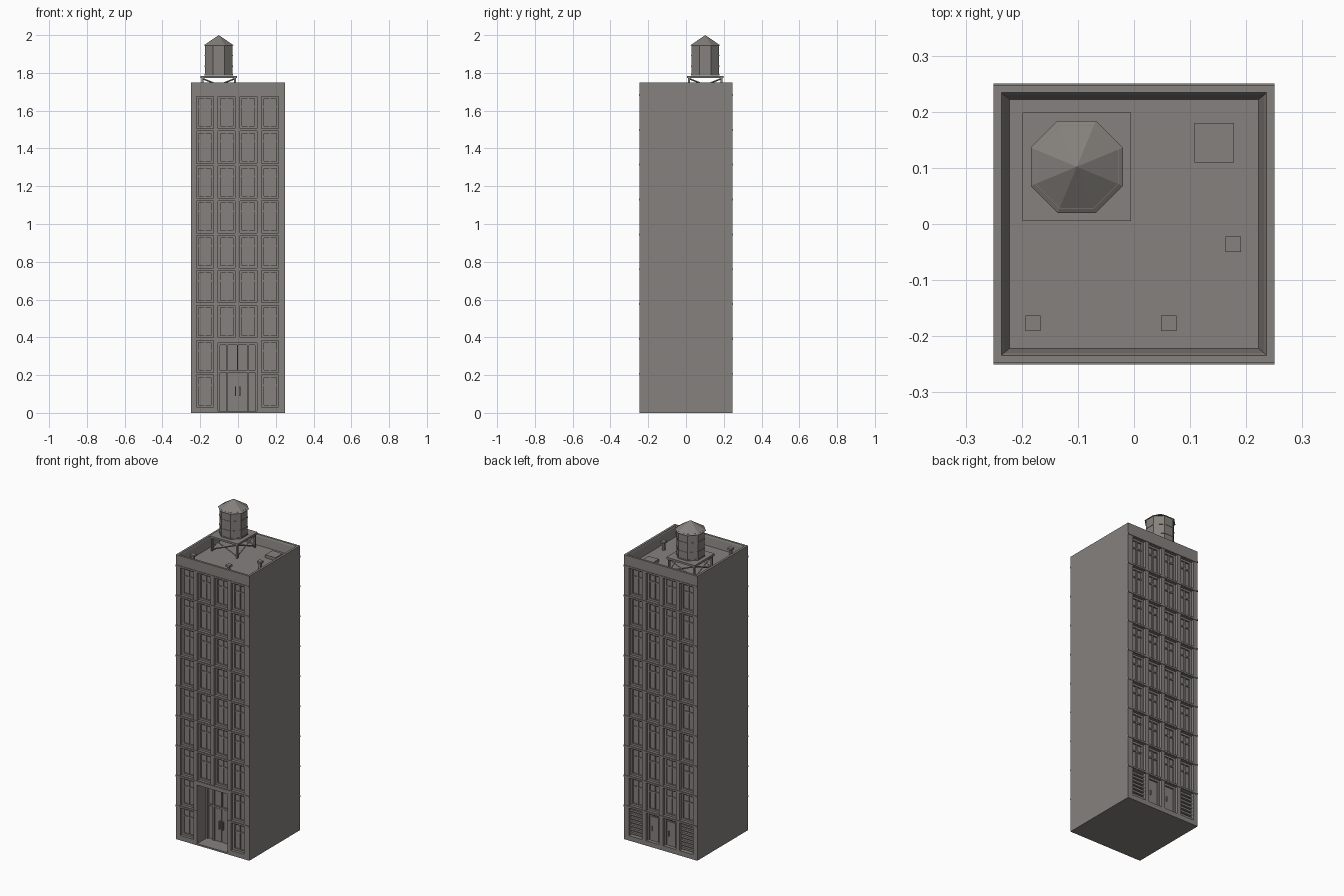
import bpy, bmesh, math
from mathutils import Vector

if "Cube" in bpy.data.objects:
    bpy.data.objects.remove(bpy.data.objects["Cube"])

stone = bpy.data.materials.new("warm grey stone")
stone.use_nodes = True
GREY = (0.235, 0.22, 0.205, 1)
stone.diffuse_color = GREY
stone.node_tree.nodes["Principled BSDF"].inputs["Base Color"].default_value = GREY

WALL, TOP, ROOF = 0.247, 1.75, 1.69
COLS = [(-0.22, -0.13), (-0.105, -0.015), (0.01, 0.10), (0.125, 0.215)]
ROWS = [(0.03 + 0.1845 * k, 0.2 + 0.1845 * k) for k in range(9)]
RECESS, PORCH = 0.026, 0.10


def finish(name, bm, fix=True):
    if fix:
        bmesh.ops.remove_doubles(bm, verts=bm.verts, dist=1e-5)
        bmesh.ops.recalc_face_normals(bm, faces=bm.faces)
    me = bpy.data.meshes.new(name)
    bm.to_mesh(me)
    bm.free()
    me.materials.append(stone)
    ob = bpy.data.objects.new(name, me)
    bpy.context.collection.objects.link(ob)
    return ob


def box(bm, x0, x1, y0, y1, z0, z1):
    vs = bmesh.ops.create_cube(bm, size=1)["verts"]
    for v in vs:
        v.co = ((x0 + x1) / 2 + v.co.x * abs(x1 - x0),
                (y0 + y1) / 2 + v.co.y * abs(y1 - y0),
                (z0 + z1) / 2 + v.co.z * abs(z1 - z0))


def prism(bm, x, y, z0, z1, r0, r1, n=8):
    ret = bmesh.ops.create_cone(bm, cap_ends=True, segments=n, radius1=r0, radius2=r1, depth=z1 - z0)
    for v in ret["verts"]:
        a = math.pi / n
        px, py = v.co.x, v.co.y
        v.co = (x + px * math.cos(a) - py * math.sin(a),
                y + px * math.sin(a) + py * math.cos(a), v.co.z + (z0 + z1) / 2)


def beam(bm, a, b, r):
    a, b = Vector(a), Vector(b)
    rot = (b - a).to_track_quat('Z', 'Y').to_matrix().to_4x4()
    vs = bmesh.ops.create_cone(bm, cap_ends=True, segments=4, radius1=r, radius2=r,
                               depth=(b - a).length)["verts"]
    for v in vs:
        v.co = rot @ v.co + (a + b) / 2


# Stepped facade: each opening is a recessed cell joined by reveals
def facade(bm, side, openings):
    xs = sorted({-0.25, 0.25, *[x for o in openings for x in o[:2]]})
    zs = sorted({0, TOP, *[z for o in openings for z in o[2:4]]})

    def depth(i, j):
        if not (0 <= i < len(xs) - 1 and 0 <= j < len(zs) - 1):
            return 0
        x, z = (xs[i] + xs[i + 1]) / 2, (zs[j] + zs[j + 1]) / 2
        return next((o[4] for o in openings if o[0] < x < o[1] and o[2] < z < o[3]), 0)

    def quad(*pts):
        bm.faces.new([bm.verts.new((x, side * (WALL - d), z)) for x, d, z in pts])

    for i in range(len(xs) - 1):
        for j in range(len(zs) - 1):
            d, (xa, xb), (za, zb) = depth(i, j), xs[i:i + 2], zs[j:j + 2]
            quad((xa, d, za), (xb, d, za), (xb, d, zb), (xa, d, zb))
            e, f = depth(i + 1, j), depth(i, j + 1)
            if e != d:
                quad((xb, d, za), (xb, e, za), (xb, e, zb), (xb, d, zb))
            if f != d:
                quad((xa, d, zb), (xb, d, zb), (xb, f, zb), (xa, f, zb))


bays = [(c, r, i, j) for i, c in enumerate(COLS) for j, r in enumerate(ROWS)]
front_bays = [b for b in bays if not (b[2] in (1, 2) and b[3] < 2)]
door_hole = (-0.105, 0.10, 0.01, 0.37, PORCH)

bm = bmesh.new()
facade(bm, -1, [(*c, *r, RECESS) for c, r, i, j in front_bays] + [door_hole])
facade(bm, 1, [(*c, *r, RECESS) for c, r, i, j in bays])
# Side walls, underside, parapet top, sloped inner edge and roof deck
for s in (-0.25, 0.25):
    bm.faces.new([bm.verts.new((s, y, z)) for y, z in
                  ((-WALL, 0), (WALL, 0), (WALL, TOP), (-WALL, TOP))])
rings = [[bm.verts.new((x * w, y * d, z)) for x, y in ((-1, -1), (1, -1), (1, 1), (-1, 1))]
         for w, d, z in ((0.25, WALL, TOP), (0.236, 0.234, TOP), (0.232, 0.23, TOP - 0.01), (0.222, 0.222, ROOF))]
for a, b in zip(rings, rings[1:]):
    for k in range(4):
        bm.faces.new((a[k], a[k - 1], b[k - 1], b[k]))
bm.faces.new(rings[-1])
bm.faces.new([bm.verts.new((x, y, 0)) for x, y in ((-0.25, -WALL), (-0.25, WALL), (0.25, WALL), (0.25, -WALL))])
finish("tower_body", bm)

# Thin string courses above each storey
bm = bmesh.new()
for side in (-1, 1):
    for j, (z0, z1) in enumerate(ROWS):
        spans = [(-0.25, 0.25)] if side > 0 or j else [(-0.25, -0.105), (0.10, 0.25)]
        for x0, x1 in spans:
            box(bm, x0, x1, side * (WALL - 0.001), side * 0.25, z1 + 0.002, z1 + 0.012)
finish("string_courses", bm, False)


# Surround, mullion and transom standing on a recessed bay
def window(bm, side, c, r):
    (x0, x1), (z0, z1) = c, r
    y, w = side * (WALL - RECESS), 0.012
    yo, yi = y + side * 0.009, y + side * 0.006
    for xa, xb in ((x0, x0 + w), (x1 - w, x1)):
        box(bm, xa, xb, y, yo, z0, z1)
    for za, zb in ((z0, z0 + w), (z1 - w, z1)):
        box(bm, x0 + w, x1 - w, y, yo, za, zb)
    xm, zt = (x0 + x1) / 2, z0 + 0.68 * (z1 - z0)
    box(bm, xm - 0.004, xm + 0.004, y, yi, z0 + w, z1 - w)
    box(bm, x0 + w, x1 - w, y, yi, zt - 0.004, zt + 0.004)


bm = bmesh.new()
for c, r, i, j in front_bays:
    window(bm, -1, c, r)
finish("front_windows", bm, False)

bm = bmesh.new()
for c, r, i, j in bays:
    if j:
        window(bm, 1, c, r)
finish("back_windows", bm, False)

# Ground floor at the back: louvres outside, service doors inside
louvres, doors = bmesh.new(), bmesh.new()
y = WALL - RECESS
for i, (x0, x1) in enumerate(COLS):
    z0, z1 = ROWS[0]
    if i in (0, 3):
        for k in range(7):
            z = z0 + 0.008 + k * 0.023
            box(louvres, x0, x1, y, y + 0.014, z, z + 0.012)
    else:
        for xa, xb in ((x0, x0 + 0.01), (x1 - 0.01, x1)):
            box(doors, xa, xb, y, y + 0.01, z0, z1)
        box(doors, x0 + 0.01, x1 - 0.01, y, y + 0.01, z1 - 0.012, z1)
        box(doors, x0 + 0.018, x1 - 0.018, y, y + 0.005, z0, z1 - 0.022)
        box(doors, x1 - 0.03, x1 - 0.025, y, y + 0.011, 0.09, 0.12)
finish("back_louvres", louvres, False)
finish("service_doors", doors, False)

# Main entrance: posts, transom, two door leaves with pull handles
bm = bmesh.new()
y = -(WALL - PORCH)
for x in (-0.105, -0.062, 0.047, 0.09):
    box(bm, x, x + 0.01, y, y - 0.012, 0.01, 0.37)
for z in (0.215, 0.36):
    box(bm, -0.105, 0.10, y, y - 0.01, z, z + 0.01)
box(bm, -0.006, 0, y, y - 0.008, 0.225, 0.36)
for s in (-1, 1):
    cx = -0.0025 + s * 0.0255
    box(bm, cx - 0.023, cx + 0.023, y, y - 0.006, 0.01, 0.212)
    hx = cx - s * 0.014
    box(bm, hx - 0.003, hx + 0.003, y, y - 0.016, 0.09, 0.14)
finish("entrance_doors", bm, False)

# Water tank with hoops and pointed lid
CX, CY = -0.102, 0.102
bm = bmesh.new()
k = 1 / math.cos(math.pi / 8)
prism(bm, CX, CY, 1.785, 1.95, 0.074 * k, 0.074 * k)
for z in (1.79, 1.835, 1.893):
    prism(bm, CX, CY, z - 0.003, z + 0.003, 0.076 * k, 0.076 * k)
finish("water_tank", bm, False)
bm = bmesh.new()
prism(bm, CX, CY, 1.944, 2.0, 0.082 * k, 0)
finish("tank_lid", bm, False)

# Platform, legs and cross braces
bm = bmesh.new()
box(bm, CX - 0.097, CX + 0.097, CY - 0.097, CY + 0.097, 1.772, 1.784)
finish("tank_platform", bm, False)
bm = bmesh.new()
L = 0.086
corners = [(CX + a * L, CY + b * L) for a, b in ((-1, -1), (1, -1), (1, 1), (-1, 1))]
for n, p in enumerate(corners):
    q = corners[n - 1]
    box(bm, p[0] - 0.005, p[0] + 0.005, p[1] - 0.005, p[1] + 0.005, ROOF, 1.775)
    beam(bm, (*p, ROOF + 0.01), (*q, 1.77), 0.004)
    beam(bm, (*q, ROOF + 0.01), (*p, 1.77), 0.004)
finish("tank_legs", bm, False)

# Roof hatch and capped vent pipes
bm = bmesh.new()
box(bm, 0.108, 0.178, 0.11, 0.18, ROOF - 0.002, ROOF + 0.018)
finish("roof_hatch", bm, False)
bm = bmesh.new()
for x, y in ((0.177, -0.036), (-0.18, -0.177), (0.062, -0.177)):
    box(bm, x - 0.007, x + 0.007, y - 0.007, y + 0.007, ROOF - 0.002, 1.735)
    box(bm, x - 0.0135, x + 0.0135, y - 0.0135, y + 0.0135, 1.733, 1.745)
finish("vent_pipes", bm, False)
